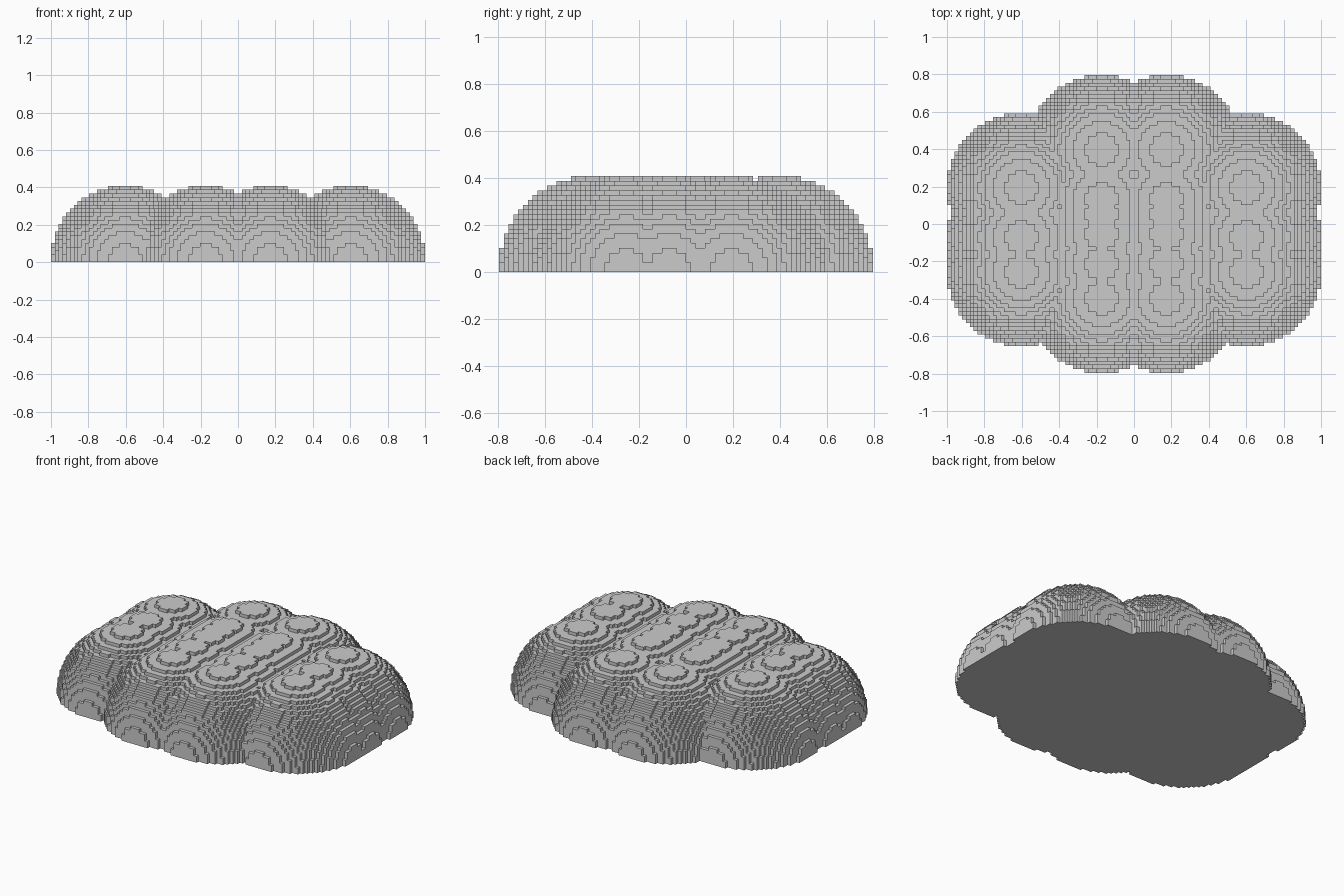
import bpy
import bmesh
import math

if "Cube" in bpy.data.objects:
    bpy.data.objects.remove(bpy.data.objects["Cube"], do_unlink=True)

CELL = 2 / 98            # edge of one block
HALF_X, HALF_Y = 49, 39  # half extents in blocks
RADIUS = 19.5            # dome radius in blocks

# Rows of domes: distance from the middle -> positions along y, in blocks
rows = {
    8.5: (19.5, 6.5, 2.5, -2.5, -10.5, -19.5),
    29.5: (9.5, -3.5, -12.5),
}
domes = [(side * x, y) for x, ys in rows.items() for y in ys for side in (-1, 1)]


def column_height(i, j):
    """Number of stacked blocks in the column whose corner is (i, j)."""
    near = min((i + 0.5 - x) ** 2 + (j + 0.5 - y) ** 2 for x, y in domes)
    room = RADIUS ** 2 - near
    return int(math.sqrt(room)) + 1 if room >= 0 else 0


heights = {(i, j): column_height(i, j)
           for i in range(-HALF_X, HALF_X) for j in range(-HALF_Y, HALF_Y)}

# Stepped shell of the merged domes
bm = bmesh.new()
corners = {}


def corner(p):
    if p not in corners:
        corners[p] = bm.verts.new([c * CELL for c in p])
    return corners[p]


def quad(*points):
    bm.faces.new([corner(p) for p in points])


for (i, j), h in heights.items():
    if not h:
        continue
    ring = [(i, j), (i + 1, j), (i + 1, j + 1), (i, j + 1)]
    quad(*[(x, y, h) for x, y in ring])
    quad(*[(x, y, 0) for x, y in reversed(ring)])
    # Risers down to each lower neighbour
    for k, (di, dj) in enumerate([(0, -1), (1, 0), (0, 1), (-1, 0)]):
        a, b = ring[k], ring[(k + 1) % 4]
        for z in range(heights.get((i + di, j + dj), 0), h):
            quad((*a, z), (*b, z), (*b, z + 1), (*a, z + 1))

mesh = bpy.data.meshes.new("domed_mound")
bm.to_mesh(mesh)
bm.free()
mound = bpy.data.objects.new("domed_mound", mesh)
bpy.context.collection.objects.link(mound)

# Plain grey
grey = bpy.data.materials.new("light_grey")
grey.use_nodes = True
colour = (0.6, 0.6, 0.6, 1)
grey.diffuse_color = colour
grey.node_tree.nodes["Principled BSDF"].inputs["Base Color"].default_value = colour
mesh.materials.append(grey)
